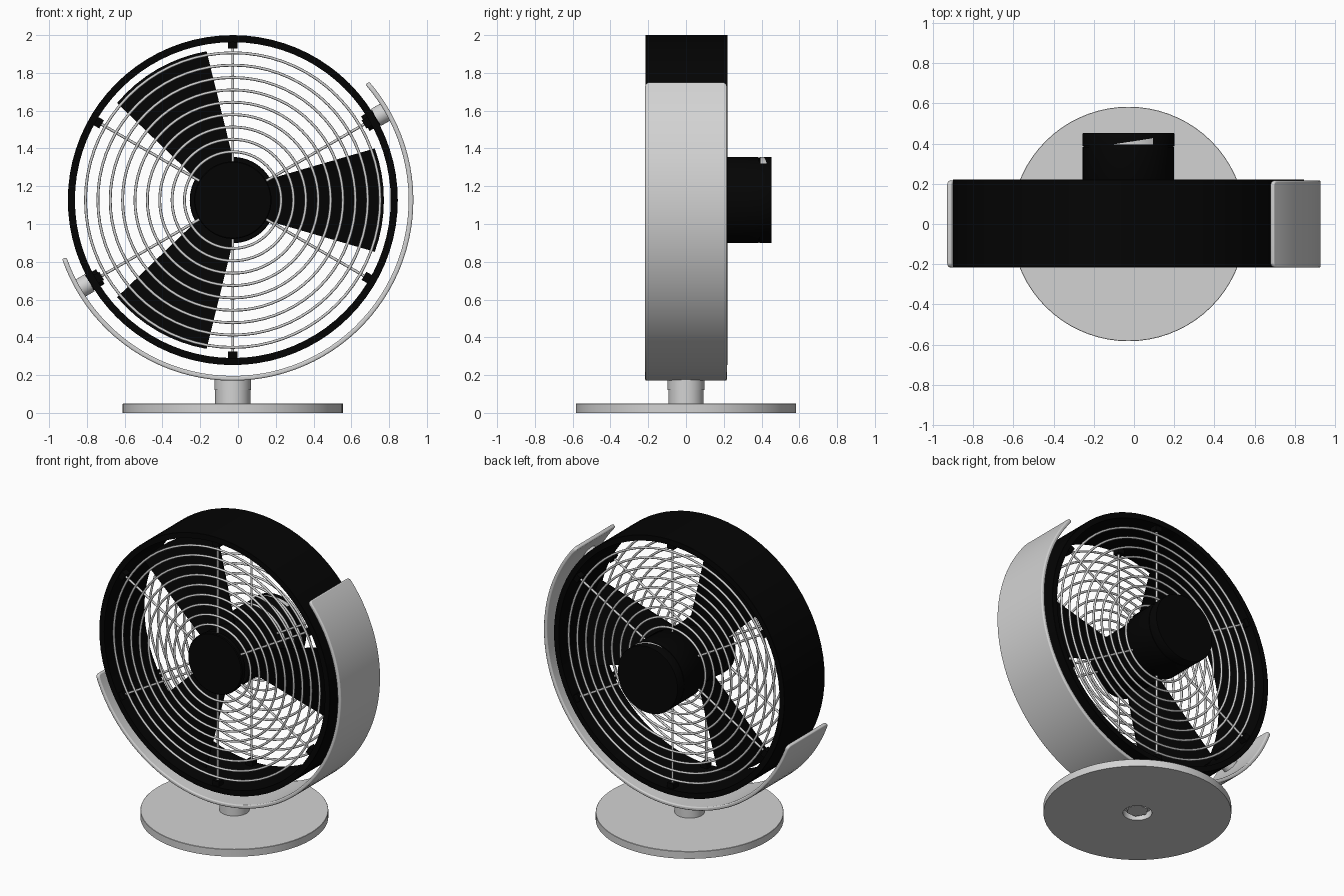
import bpy, bmesh, math
from mathutils import Matrix, Vector

if "Cube" in bpy.data.objects:
    bpy.data.objects.remove(bpy.data.objects["Cube"])

CX, CZ = -0.0275, 1.1265      # fan axis
TAU = 2 * math.pi


def material(name, v):
    m = bpy.data.materials.new(name)
    m.diffuse_color = (v, v, v, 1)
    m.use_nodes = True
    m.node_tree.nodes["Principled BSDF"].inputs["Base Color"].default_value = m.diffuse_color
    return m


BLACK = material("black plastic", 0.0012)
SILVER = material("silver metal", 0.65)


def finish(name, bm, mat, loc=(CX, 0, CZ), bevel=0, smooth=40):
    bmesh.ops.recalc_face_normals(bm, faces=bm.faces[:])
    me = bpy.data.meshes.new(name)
    bm.to_mesh(me)
    bm.free()
    me.materials.append(mat)
    ob = bpy.data.objects.new(name, me)
    ob.location = loc
    bpy.context.collection.objects.link(ob)
    if bevel:
        b = ob.modifiers.new("soft edge", "BEVEL")
        b.width, b.segments, b.limit_method = bevel, 3, "ANGLE"
        b.angle_limit = math.radians(50)
    bpy.ops.object.select_all(action="DESELECT")
    ob.select_set(True)
    bpy.context.view_layer.objects.active = ob
    bpy.ops.object.shade_smooth_by_angle(angle=math.radians(smooth))
    return ob


def lathe(bm, profile, a0=0.0, a1=TAU, n=72, closed=True, axis="Y"):
    """Sweep a (radius, height) profile around the axis."""
    full = abs(a1 - a0 - TAU) < 1e-6
    rings = []
    for i in range(n if full else n + 1):
        a = a0 + (a1 - a0) * i / n
        c, s = math.cos(a), math.sin(a)
        rings.append([bm.verts.new((r * c, h, r * s) if axis == "Y" else (r * c, r * s, h))
                      for r, h in profile])
    k = len(profile)
    for i in range(n):
        p, q = rings[i], rings[(i + 1) % len(rings)]
        for j in range(k if closed else k - 1):
            bm.faces.new((p[j], p[(j + 1) % k], q[(j + 1) % k], q[j]))
    if not full:
        bm.faces.new(rings[0])
        bm.faces.new(rings[-1])
    elif not closed:
        bm.faces.new([r[0] for r in rings])
        bm.faces.new([r[-1] for r in rings])
    return rings


def turned(name, profile, mat, closed=False, axis="Y", loc=(CX, 0, CZ), n=72):
    bm = bmesh.new()
    lathe(bm, profile, n=n, closed=closed, axis=axis)
    return finish(name, bm, mat, loc)


def radial(angle, r, y):
    """Frame whose local x points outward from the fan axis."""
    return Matrix.Rotation(-angle, 4, "Y") @ Matrix.Translation((r, y, 0))


def box(bm, frame, size):
    bmesh.ops.create_cube(bm, size=1, matrix=frame @ Matrix.Diagonal((*size, 1)))


def rod(bm, frame, radius, length, seg):
    bmesh.ops.create_cone(bm, cap_ends=True, segments=seg, radius1=radius, radius2=radius,
                          depth=length, matrix=frame @ Matrix.Rotation(math.pi / 2, 4, "Y"))


# Base disc with a hollow underside socket, a hex bolt inside it, and the grooved stem
turned("base", [(0.09, 0.045), (0.09, 0), (0.583, 0), (0.583, 0.048), (0.581, 0.05),
                (0.05, 0.05)], SILVER, axis="Z", loc=(CX, 0, 0))
turned("base_bolt", [(0.07, 0.015), (0.07, 0.046)], SILVER, axis="Z", loc=(CX, 0, 0), n=6)
turned("stem", [(0.093, 0.045), (0.093, 0.12), (0.097, 0.121), (0.097, 0.19)],
       SILVER, axis="Z", loc=(CX, 0, 0), n=48)

# Curved cradle band with rounded end corners
bm = bmesh.new()
rings = lathe(bm, [(0.931, -0.216), (0.956, -0.216), (0.956, 0.216), (0.931, 0.216)],
              math.radians(199), math.radians(401), 60)
corners = [bm.edges.get((r[a], r[b])) for r in (rings[0], rings[-1]) for a, b in ((0, 1), (2, 3))]
bmesh.ops.bevel(bm, geom=corners, offset=0.025, segments=4, profile=0.5, affect="EDGES")
finish("cradle_band", bm, SILVER, bevel=0.008)

# Drum housing
turned("drum", [(0.836, -0.214), (0.8725, -0.214), (0.8735, -0.213), (0.8735, 0.22),
                (0.8725, 0.221), (0.836, 0.221)], BLACK, closed=True, n=80)

# Pivots joining drum and cradle
for side, deg in (("right", 30), ("left", 210)):
    a = math.radians(deg)
    bm = bmesh.new()
    rod(bm, radial(a, 0.905, -0.06), 0.052, 0.06, 24)
    finish("pivot_" + side, bm, SILVER)
    bm = bmesh.new()
    rod(bm, radial(a, 0.85, -0.06), 0.045, 0.08, 24)
    finish("pivot_socket_" + side, bm, BLACK)

# Wire guards: concentric rings, spokes and clips, front and back
for side, y in (("front", -0.19), ("back", 0.195)):
    out = math.copysign(1, y)
    bm = bmesh.new()
    for i in range(9):
        r = 0.78 - 0.0655 * i
        lathe(bm, [(r + 0.0075 * math.cos(TAU * k / 8), y + 0.0075 * math.sin(TAU * k / 8))
                   for k in range(8)])
    for k in range(6):
        rod(bm, radial(math.radians(30 + 60 * k), 0.51, y - 0.01 * out), 0.0075, 0.65, 8)
    finish("guard_wires_" + side, bm, SILVER, smooth=60)
    bm = bmesh.new()
    for k in range(6):
        box(bm, radial(math.radians(30 + 60 * k), 0.824, y - 0.012 * out), (0.044, 0.05, 0.05))
    finish("guard_clips_" + side, bm, BLACK)

# Centre cap in front, rotor hub, and motor with a grooved rear cover
turned("centre_cap", [(0.2, -0.17), (0.205, -0.175), (0.205, -0.206), (0.2, -0.211)], BLACK)
turned("rotor_hub", [(0.2, -0.12), (0.2, 0.04)], BLACK)
turned("rotor_shaft", [(0.05, -0.18), (0.05, 0.2)], BLACK, n=24)
turned("motor", [(0.225, 0.16), (0.2275, 0.163), (0.2275, 0.383), (0.224, 0.383),
                 (0.224, 0.388), (0.228, 0.388), (0.228, 0.45), (0.226, 0.453)], BLACK)

# Tapering silver dial mark on the rear cover
bm = bmesh.new()
strip = []
for i in range(13):
    t = i / 12
    a = math.radians(108 - 50 * t)
    strip.append([bm.verts.new((0.2295 * math.cos(a), y, 0.2295 * math.sin(a)))
                  for y in (0.395, 0.397 + 0.03 * t)])
for (a, b), (c, d) in zip(strip, strip[1:]):
    bm.faces.new((a, b, d, c))
finish("dial_mark", bm, SILVER)

# Three pitched blades
bm = bmesh.new()
for k in range(3):
    turn = Matrix.Rotation(-TAU * k / 3, 4, "Y")
    grid = []
    for i in range(9):
        t = i / 4 - 1                                  # -1 trailing edge, 1 leading edge
        tip = math.radians(20) * t
        inner = Vector((0.17, -0.05 - 0.045 * t, 0.105 * t))
        outer = Vector((0.8 * math.cos(tip), -0.05 - 0.055 * t, 0.8 * math.sin(tip)))
        grid.append([[bm.verts.new(turn @ (p + Vector((0, d, 0)))) for d in (-0.005, 0.005)]
                     for p in (inner, outer)])
    for (a, b), (c, d) in zip(grid, grid[1:]):
        for quad in ((a[0], b[0], d[0], c[0]), (a[1], c[1], d[1], b[1]),
                     (a[0], c[0], c[1], a[1]), (b[0], b[1], d[1], d[0])):
            bm.faces.new(quad)
    for a, b in (grid[0], grid[-1]):
        bm.faces.new((a[0], a[1], b[1], b[0]))
finish("blades", bm, BLACK)
